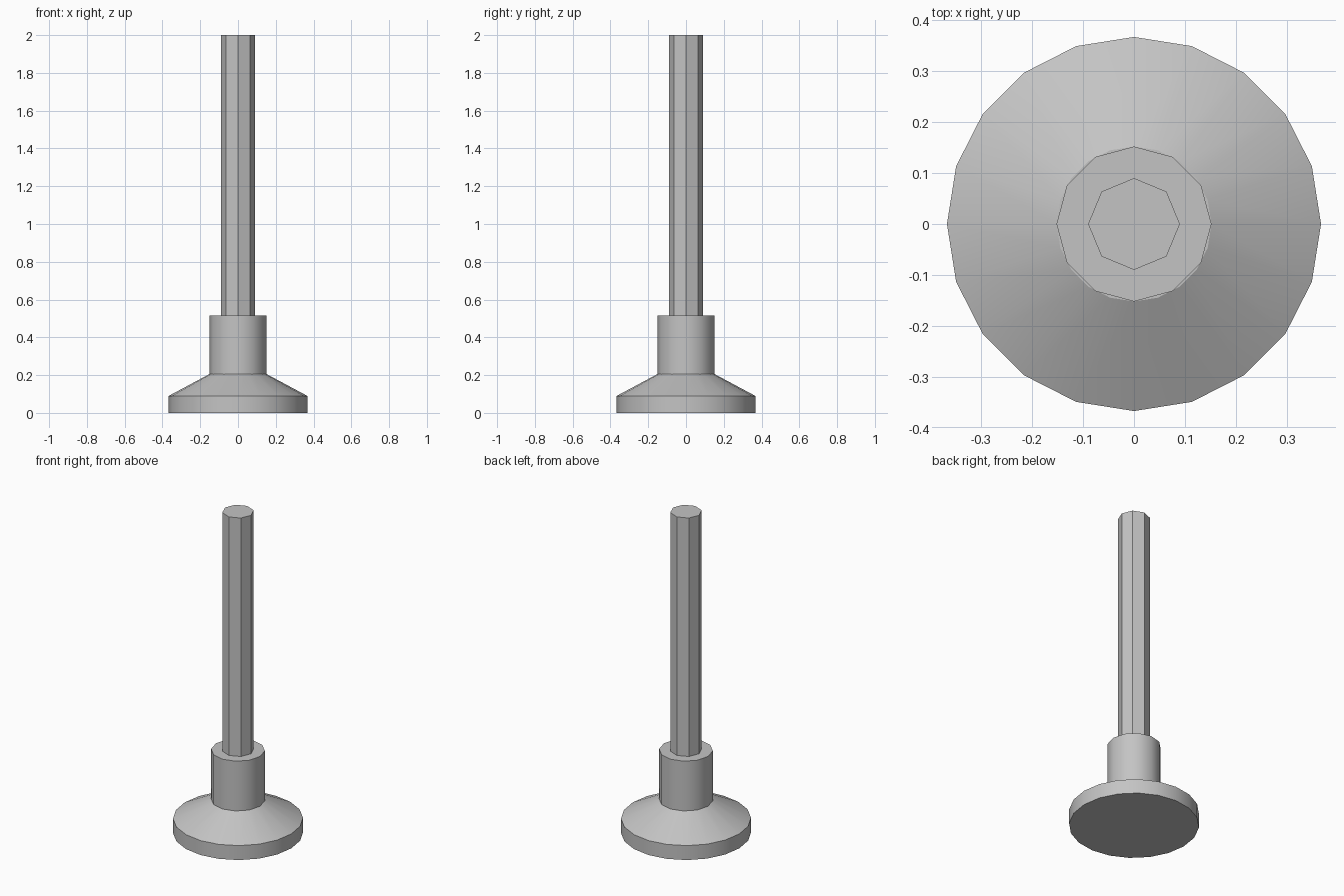
import bpy
import bmesh
from math import cos, sin, tau, radians

cube = bpy.data.objects.get("Cube")
if cube:
    bpy.data.objects.remove(cube, do_unlink=True)

GREY = (0.55, 0.55, 0.55, 1.0)
steel = bpy.data.materials.new("grey_steel")
steel.use_nodes = True
steel.diffuse_color = GREY
steel.node_tree.nodes["Principled BSDF"].inputs["Base Color"].default_value = GREY


def turned_part(name, profile, sides, smooth_angle):
    """Capped solid of revolution from (radius, height) points, bottom to top."""
    bm = bmesh.new()
    rings = [[bm.verts.new((r * cos(tau * i / sides), r * sin(tau * i / sides), z))
              for i in range(sides)] for r, z in profile]
    for low, high in zip(rings, rings[1:]):
        for i in range(sides):
            j = (i + 1) % sides
            bm.faces.new((low[i], low[j], high[j], high[i]))
    bm.faces.new(rings[0][::-1])
    bm.faces.new(rings[-1])
    mesh = bpy.data.meshes.new(name)
    bm.to_mesh(mesh)
    bm.free()
    mesh.materials.append(steel)
    obj = bpy.data.objects.new(name, mesh)
    bpy.context.collection.objects.link(obj)
    bpy.ops.object.select_all(action="DESELECT")
    obj.select_set(True)
    bpy.context.view_layer.objects.active = obj
    if smooth_angle:
        bpy.ops.object.shade_smooth_by_angle(angle=radians(smooth_angle))
    return obj


# Round foot with a sloped top
turned_part("foot", [(0.367, 0), (0.367, 0.09), (0.152, 0.205)], 20, 25)
# Collar that holds the rod
turned_part("collar", [(0.152, 0.2), (0.152, 0.515)], 12, 35)
# Eight-sided rod
turned_part("rod", [(0.09, 0.5), (0.09, 2.0)], 8, 0)
